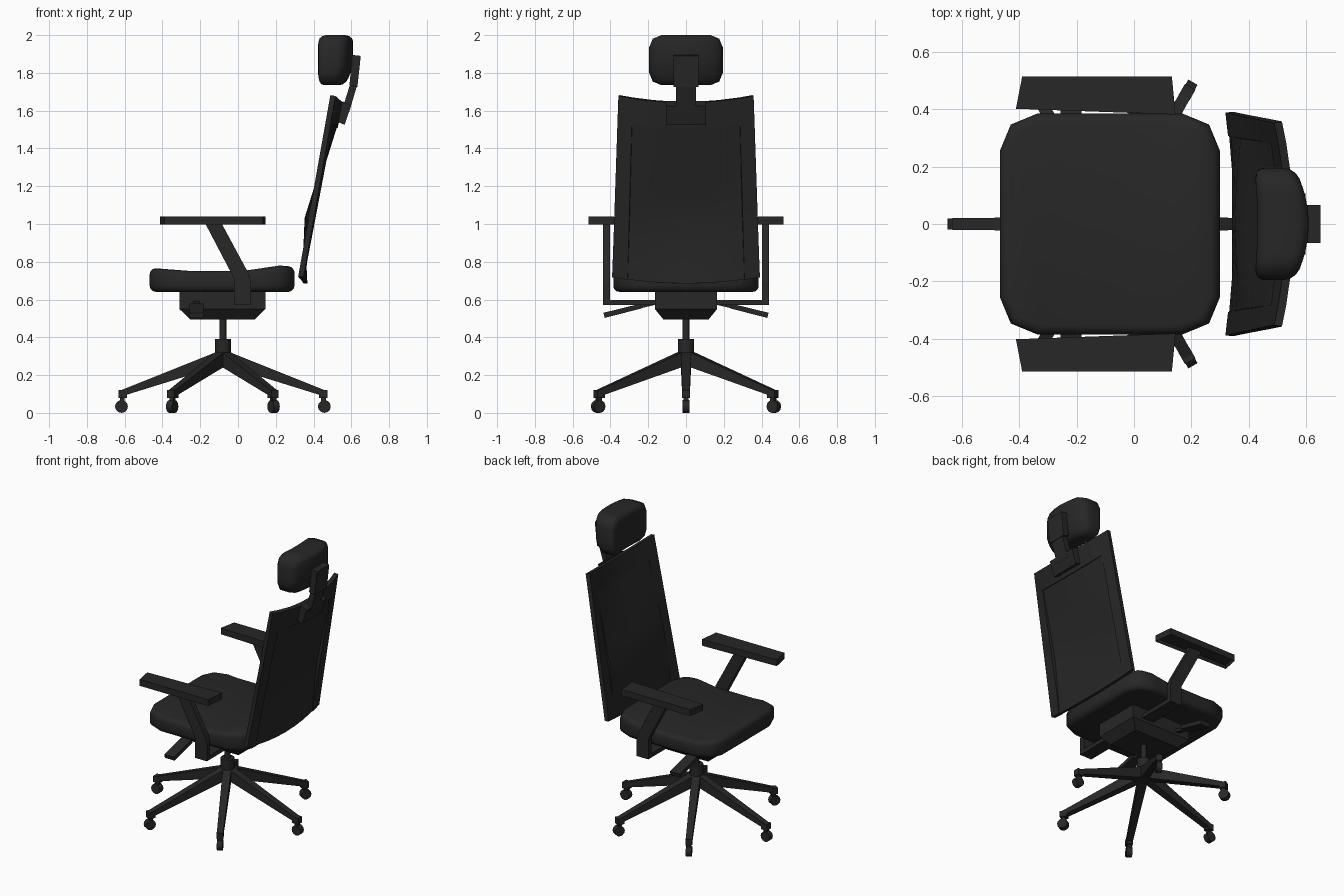
import bpy, bmesh, math
from mathutils import Vector, Matrix

if "Cube" in bpy.data.objects:
    bpy.data.objects.remove(bpy.data.objects["Cube"])

black = bpy.data.materials.new("black")
black.diffuse_color = (0.02, 0.02, 0.02, 1)
black.use_nodes = True
black.node_tree.nodes["Principled BSDF"].inputs["Base Color"].default_value = black.diffuse_color
CX = -0.08  # column axis


def shade(ob, angle):
    bpy.ops.object.select_all(action='DESELECT')
    ob.select_set(True)
    bpy.context.view_layer.objects.active = ob
    bpy.ops.object.shade_smooth_by_angle(angle=math.radians(angle))


def finish(name, bm, mirror=False, smooth=None):
    bmesh.ops.recalc_face_normals(bm, faces=bm.faces)
    me = bpy.data.meshes.new(name)
    bm.to_mesh(me)
    bm.free()
    me.materials.append(black)
    ob = bpy.data.objects.new(name, me)
    bpy.context.collection.objects.link(ob)
    if mirror:
        ob.modifiers.new("mirror", 'MIRROR').use_axis = (False, True, False)
    if smooth:
        shade(ob, smooth)
    return ob


def loft(bm, rings):
    """Closed solid through rings of equal point count."""
    vs = [[bm.verts.new(p) for p in r] for r in rings]
    n = len(vs[0])
    for a, b in zip(vs, vs[1:]):
        for i in range(n):
            bm.faces.new((a[i], a[(i + 1) % n], b[(i + 1) % n], b[i]))
    bm.faces.new(vs[0])
    bm.faces.new(vs[-1])


def prism(name, pts, axis, lo, hi, mirror=False):
    """Profile (in the other two axes, in order) extruded along axis."""
    def at(p, d):
        q = list(p)
        q.insert(axis, d)
        return q
    bm = bmesh.new()
    loft(bm, [[at(p, lo) for p in pts], [at(p, hi) for p in pts]])
    return finish(name, bm, mirror)


def cylinder(bm, radius, depth, matrix, sides=12):
    bmesh.ops.create_cone(bm, cap_ends=True, segments=sides, radius1=radius,
                          radius2=radius, depth=depth, matrix=matrix)


def interp(table, t):
    for (a, va), (b, vb) in zip(table, table[1:]):
        if t <= b:
            return va + (vb - va) * max(0, (t - a) / (b - a))
    return table[-1][1]


def cushion(name, lo, hi, axis, corner, edge, cuts, deform):
    """Box with rounded corners along axis, rounded rims, sliced and reshaped."""
    lo, hi = Vector(lo), Vector(hi)
    bm = bmesh.new()
    bmesh.ops.create_cube(bm, size=1)
    for v in bm.verts:
        v.co = Vector([(lo[i] + hi[i]) / 2 + v.co[i] * (hi[i] - lo[i]) for i in range(3)])
    es = [e for e in bm.edges if abs(e.verts[0].co[axis] - e.verts[1].co[axis]) > 1e-4]
    bmesh.ops.bevel(bm, geom=es, offset=corner, segments=2, profile=0.5, affect='EDGES')
    es = [e for e in bm.edges if abs(e.verts[0].co[axis] - e.verts[1].co[axis]) < 1e-4]
    bmesh.ops.bevel(bm, geom=es, offset=edge, segments=3, profile=0.5, affect='EDGES')
    for ax, d in cuts:
        co, no = Vector(), Vector()
        co[ax], no[ax] = d, 1
        bmesh.ops.bisect_plane(bm, geom=bm.verts[:] + bm.edges[:] + bm.faces[:],
                               plane_co=co, plane_no=no, dist=1e-4)
    for v in bm.verts:
        deform(v.co)
    return finish(name, bm, smooth=60)


# Seat cushion with a shallow dip and raised rear
SEAT = [(-0.47, 0.768), (-0.26, 0.752), (0.03, 0.752), (0.22, 0.78), (0.3, 0.775)]


def seat_shape(c):
    c.z = 0.64 + (c.z - 0.64) / 0.13 * (interp(SEAT, c.x) - 0.64)


cushion("seat", (-0.468, -0.385, 0.64), (0.3, 0.385, 0.77), 2, 0.13, 0.035,
        [(0, x) for x in (-0.26, -0.1, 0.03, 0.14, 0.22)], seat_shape)


# Headrest cushion: nearly flat front, convex back, tapered at the lower back
def head_shape(c):
    t = (c.x - 0.425) / 0.135
    bow = 0.012 + 0.038 * t
    c.x += bow * (1 - (c.y / 0.195) ** 2)
    if c.z < 1.84:
        c.x -= t * (1.84 - c.z) * 0.38


cushion("headrest", (0.42, -0.195, 1.735), (0.56, 0.195, 2.0), 0, 0.065, 0.035,
        [(1, y) for y in (-0.1, -0.05, 0, 0.05, 0.1)] + [(2, 1.84)], head_shape)

# Backrest: curved outer frame with a mesh panel that bulges forward at the lumbar
US = [-1, -0.79, -0.5, -0.25, 0, 0.25, 0.5, 0.79, 1]
VS = [0, 0.1, 0.22, 0.36, 0.5, 0.68, 0.86, 1]
FRAME_MID = [(0, 0.345), (0.1, 0.345), (1, 0.53)]
PANEL_MID = [(0, 0.345), (0.1, 0.34), (0.36, 0.35), (0.86, 0.5), (1, 0.53)]


def back_point(u, v, mid_table):
    k = 1 - u * u
    zb, zt = 0.72 - 0.035 * k, 1.68 - 0.035 * k
    side = 0.32 + 0.17 * v
    x = side + (interp(mid_table, v) - side) * k + 0.0125
    return (x, u * (0.39 - 0.035 * v), zb + (zt - zb) * v)


def back_part(name, inner, thick, mid_table):
    bm = bmesh.new()
    g = [[bm.verts.new(back_point(u, v, mid_table)) for u in US] for v in VS]
    for j in range(len(VS) - 1):
        for i in range(len(US) - 1):
            is_inner = 0 < i < len(US) - 2 and j < len(VS) - 2
            if is_inner == inner:
                bm.faces.new((g[j][i], g[j][i + 1], g[j + 1][i + 1], g[j + 1][i]))
    bmesh.ops.delete(bm, geom=[v for v in bm.verts if not v.link_faces], context='VERTS')
    ob = finish(name, bm, smooth=30)
    m = ob.modifiers.new("thickness", 'SOLIDIFY')
    m.thickness, m.offset = thick, 0
    bpy.ops.object.modifier_apply(modifier=m.name)
    shade(ob, 30)


back_part("backrest_frame", False, 0.028, FRAME_MID)
back_part("backrest_panel", True, 0.02, PANEL_MID)

# Headrest bracket, stem and plate
prism("headrest_bracket", [(0.555, 1.65), (0.598, 1.625), (0.565, 1.525), (0.515, 1.545)],
      1, -0.107, 0.107)
prism("headrest_stem", [(0.55, 1.6), (0.588, 1.59), (0.632, 1.74), (0.595, 1.745)],
      1, -0.052, 0.052)
prism("headrest_plate", [(0.59, 1.735), (0.632, 1.725), (0.65, 1.89), (0.605, 1.895)],
      1, -0.067, 0.067)

# Armrests: hollow-bottomed pads, bent uprights, shared crossbar
bm = bmesh.new()
pad = [(-0.412, 0.402), (0.145, 0.382), (0.132, 0.515), (-0.39, 0.515)]
loft(bm, [[(x, y, z) for x, y in pad] for z in (0.997, 1.041)])
bmesh.ops.recalc_face_normals(bm, faces=bm.faces)
under = [f for f in bm.faces if f.normal.z < -0.9]
bmesh.ops.inset_region(bm, faces=under, thickness=0.014)
bmesh.ops.translate(bm, verts=under[0].verts[:], vec=(0, 0, 0.02))
finish("armrest_pad", bm, mirror=True)
prism("armrest_upright", [(-0.172, 1.018), (-0.085, 1.018), (-0.085, 1.0), (0.055, 0.74), (0.07, 0.69),
                          (0.07, 0.57), (-0.02, 0.57), (-0.02, 0.71), (-0.172, 1.0)],
      1, 0.403, 0.44, mirror=True)
prism("armrest_crossbar", [(-0.438, 0.57), (0.438, 0.57), (0.438, 0.597), (-0.438, 0.597)],
      0, -0.02, 0.07)

# Tilt mechanism housing with chamfered underside
bm = bmesh.new()
loft(bm, [[(-0.31 + d, -0.165 + e, z), (0.145 - d, -0.165 + e, z),
           (0.145 - d, 0.165 - e, z), (-0.31 + d, 0.165 - e, z)]
          for z, d, e in ((0.65, 0, 0), (0.55, 0, 0), (0.495, 0.057, 0.045))])
finish("mechanism", bm)

# Adjustment levers
prism("lever_rod", [(0.14, 0.598), (0.3, 0.562), (0.3, 0.54), (0.14, 0.577)],
      0, -0.235, -0.205, mirror=True)
prism("lever_paddle", [(0.24, 0.578), (0.437, 0.53), (0.43, 0.503), (0.235, 0.553)],
      0, -0.257, -0.183, mirror=True)

# Gas column and hub
bm = bmesh.new()
cylinder(bm, 0.018, 0.14, Matrix.Translation((CX, 0, 0.44)))
finish("column", bm, smooth=40)
bm = bmesh.new()
cylinder(bm, 0.043, 0.12, Matrix.Translation((CX, 0, 0.33)))
finish("hub", bm, smooth=40)


# Six-legged base: leg, caster peg and wheel repeated round the column
def bar(bm, sections):
    loft(bm, [[(r, -w, lo), (r, w, lo), (r, w, hi), (r, -w, hi)] for r, w, lo, hi in sections])


bm = bmesh.new()
bar(bm, [(0.0, 0.027, 0.245, 0.33), (0.04, 0.027, 0.242, 0.32), (0.535, 0.02, 0.088, 0.122)])
leg = finish("leg", bm)
bm = bmesh.new()
bar(bm, [(0.508, 0.021, 0.08, 0.122), (0.553, 0.021, 0.08, 0.122)])
bar(bm, [(0.52, 0.012, 0.05, 0.09), (0.545, 0.012, 0.05, 0.09)])
peg = finish("caster_peg", bm)
bm = bmesh.new()
cylinder(bm, 0.034, 0.037, Matrix.Translation((0.537, 0, 0.034)) @ Matrix.Rotation(math.pi / 2, 4, 'X'))
wheel = finish("caster_wheel", bm, smooth=40)
for part in (leg, peg, wheel):
    part.location.x = CX
    for i in range(1, 6):
        c = part.copy()
        c.rotation_euler.z = i * math.pi / 3
        bpy.context.collection.objects.link(c)
